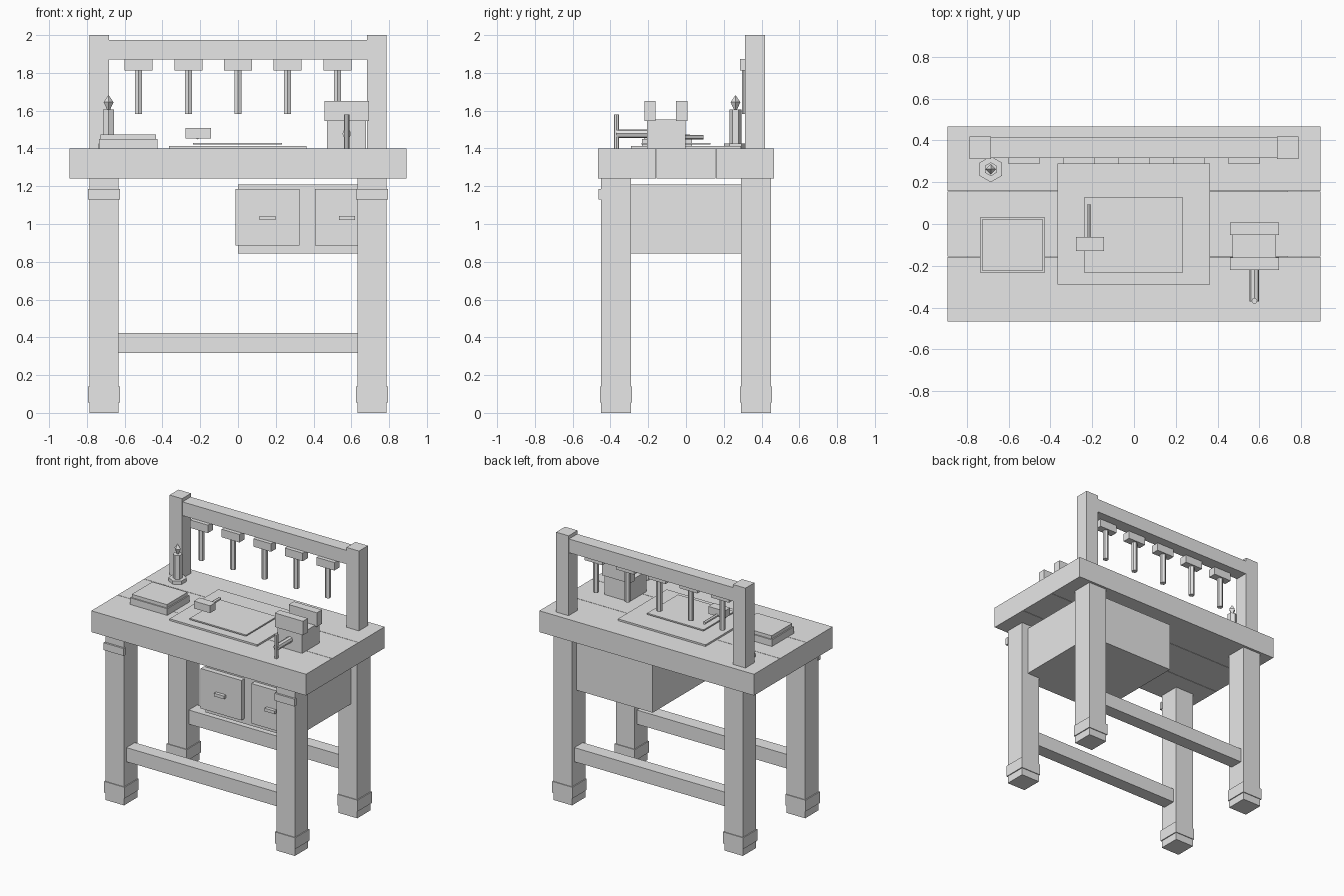
import bpy
from math import pi
from mathutils import Vector

if "Cube" in bpy.data.objects:
    bpy.data.objects.remove(bpy.data.objects["Cube"], do_unlink=True)

grey = bpy.data.materials.new("plain_grey")
grey.use_nodes = True
grey.diffuse_color = (0.8, 0.8, 0.8, 1)
grey.node_tree.nodes["Principled BSDF"].inputs["Base Color"].default_value = (0.8, 0.8, 0.8, 1)


def finish(name):
    ob = bpy.context.object
    ob.name = name
    ob.data.materials.append(grey)
    return ob


def box(name, x, y, z):
    """Box from its (low, high) extents on each axis."""
    bpy.ops.mesh.primitive_cube_add(size=1)
    ob = finish(name)
    for v in ob.data.vertices:
        v.co = Vector([r[0] if c < 0 else r[1] for c, r in zip(v.co, (x, y, z))])
    return ob


def around(centre, width):
    return (centre - width / 2, centre + width / 2)


def prism(name, centre, radius, length, sides=6, along_y=False):
    bpy.ops.mesh.primitive_cylinder_add(vertices=sides, radius=radius, depth=length, location=centre,
                                        rotation=(pi / 2 if along_y else 0, 0, 0))
    return finish(name)


def cone(name, centre, r1, r2, depth, sides):
    bpy.ops.mesh.primitive_cone_add(vertices=sides, radius1=r1, radius2=r2, depth=depth, location=centre)
    return finish(name)


# Table top: three planks with narrow seams
planks = [(-0.467, -0.159), (-0.156, 0.156), (0.159, 0.467)]
for part, y in zip(("front", "middle", "back"), planks):
    box(part + "_plank", (-0.892, 0.892), y, (1.24, 1.40))

# Legs, foot cuffs, front brackets, rack posts
for side, sx in (("left", 1), ("right", -1)):
    for end, sy in (("front", -1), ("back", 1)):
        x, y = 0.71 * sx, 0.37 * sy
        box(f"{end}_{side}_leg", around(x, 0.154), around(y, 0.158), (0, 1.24))
        box(f"{end}_{side}_foot_cuff", around(x, 0.168), around(y, 0.17), (0.055, 0.14))
    box(side + "_leg_bracket", around(0.71 * sx, 0.168), (-0.463, -0.44), (1.13, 1.185))
    box(side + "_rack_post", around(0.735 * sx, 0.104), (0.312, 0.418), (1.40, 2.0))

# Stretchers between the legs
for end, sy in (("front", -1), ("back", 1)):
    box(end + "_stretcher", (-0.64, 0.64), around(0.37 * sy, 0.10), (0.317, 0.423))

# Cabinet with two drawers
box("cabinet", (0, 0.735), (-0.385, 0.395), (0.845, 1.21))
for i, x in enumerate((0.156, 0.577)):
    box(f"drawer_front_{i}", around(x, 0.338), (-0.424, -0.38), (0.885, 1.185))
    box(f"drawer_handle_{i}", around(x, 0.084), (-0.449, -0.42), (1.02, 1.043))

# Tool rack
box("rack_beam", (-0.69, 0.69), (0.316, 0.414), (1.872, 1.975))
for i in range(5):
    x = (i - 2) * 0.263
    box(f"hanging_tool_head_{i}", around(x, 0.148), (0.287, 0.347), (1.813, 1.873))
    prism(f"hanging_tool_handle_{i}", (x, 0.317, 1.70), 0.021, 0.236)

# Candle
cx, cy = -0.685, 0.262
prism("candle_base", (cx, cy, 1.413), 0.062, 0.026)
prism("candle", (cx, cy, 1.515), 0.033, 0.18)
cone("flame_bottom", (cx, cy, 1.625), 0.008, 0.026, 0.04, 4)
cone("flame_top", (cx, cy, 1.664), 0.026, 0, 0.038, 4)

# Book
box("book_block", (-0.736, -0.426), (-0.232, 0.031), (1.40, 1.45))
box("book_cover", (-0.727, -0.435), (-0.223, 0.022), (1.45, 1.475))

# Work sheets
box("large_sheet", (-0.366, 0.363), (-0.29, 0.29), (1.40, 1.413))
box("small_sheet", (-0.237, 0.232), (-0.235, 0.13), (1.42, 1.43))

# Hammer
box("hammer_head", (-0.277, -0.143), (-0.128, -0.061), (1.453, 1.508))
prism("hammer_handle", (-0.215, -0.005, 1.46), 0.012, 0.196, along_y=True)

# Vise
box("vise_body", (0.472, 0.678), (-0.206, -0.002), (1.40, 1.553))
box("vise_front_jaw", (0.459, 0.693), (-0.219, -0.161), (1.545, 1.65))
box("vise_back_jaw", (0.459, 0.693), (-0.053, 0.008), (1.545, 1.65))
prism("vise_screw", (0.576, -0.285, 1.478), 0.023, 0.17, 8, along_y=True)
prism("vise_handle", (0.576, -0.368, 1.49), 0.014, 0.18, 8)
